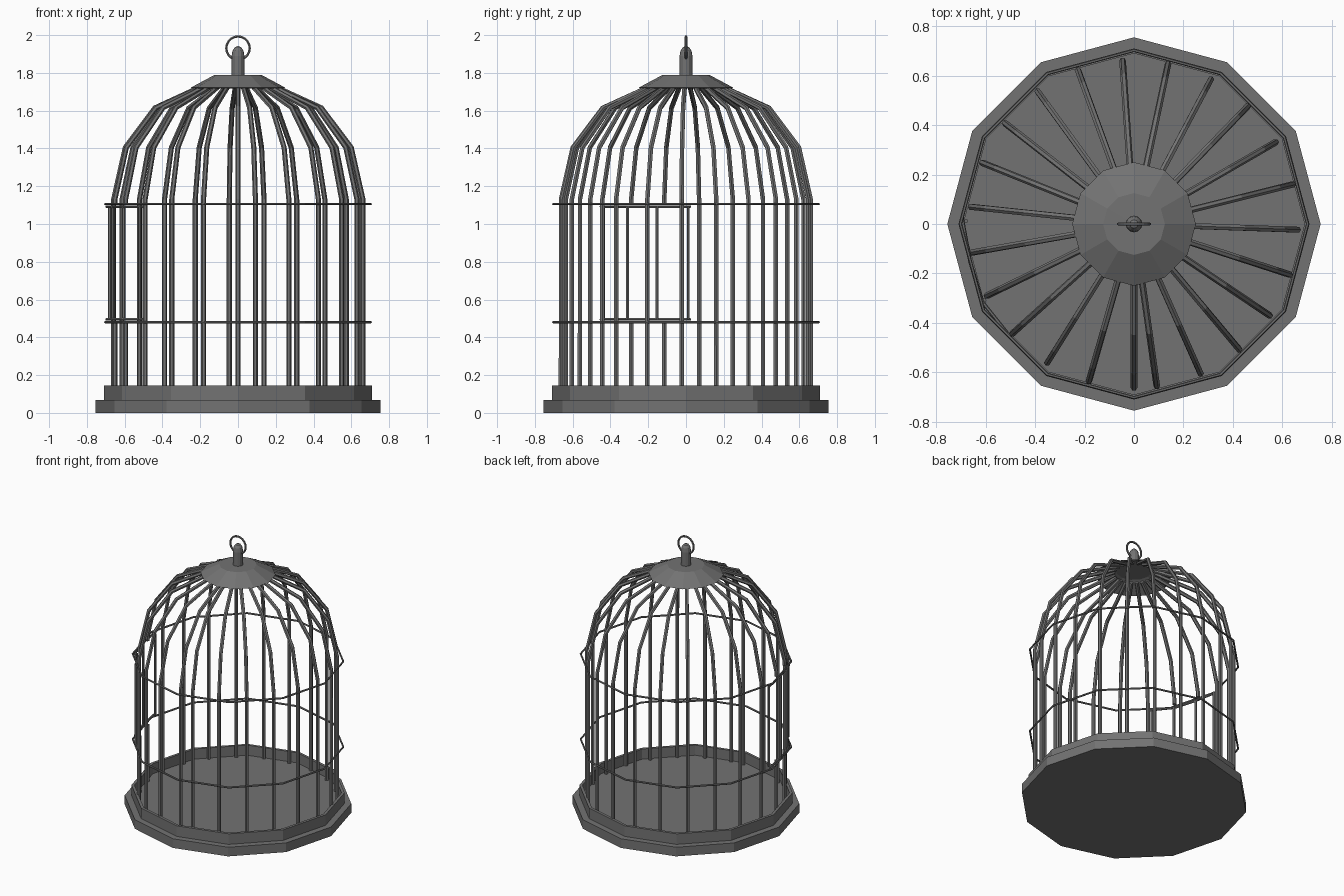
import bpy, bmesh
from math import sin, cos, radians, pi

if "Cube" in bpy.data.objects:
    bpy.data.objects.remove(bpy.data.objects["Cube"])

# Dark iron
iron = bpy.data.materials.new("dark_iron")
iron.diffuse_color = (0.17, 0.17, 0.17, 1)
iron.use_nodes = True
iron.node_tree.nodes["Principled BSDF"].inputs["Base Color"].default_value = iron.diffuse_color


def lathe(name, profile, sides):
    """Spin an (r, z) profile around z with flat faces."""
    bm = bmesh.new()
    rings = []
    for r, z in profile:
        if r == 0:
            rings.append([bm.verts.new((0, 0, z))] * sides)
        else:
            rings.append([bm.verts.new((r * cos(2 * pi * i / sides), r * sin(2 * pi * i / sides), z))
                          for i in range(sides)])
    for a, b in zip(rings, rings[1:]):
        for i in range(sides):
            j = (i + 1) % sides
            bm.faces.new(list(dict.fromkeys((a[i], a[j], b[j], b[i]))))
    bmesh.ops.recalc_face_normals(bm, faces=bm.faces)
    me = bpy.data.meshes.new(name)
    bm.to_mesh(me)
    bm.free()
    me.materials.append(iron)
    ob = bpy.data.objects.new(name, me)
    bpy.context.collection.objects.link(ob)
    return ob


def wires(name, paths, radius, cyclic=False):
    """Six-sided wires along straight-segment paths, turned into one mesh."""
    cu = bpy.data.curves.new(name, 'CURVE')
    cu.dimensions = '3D'
    cu.bevel_depth = radius
    cu.bevel_resolution = 1
    cu.use_fill_caps = True
    cu.materials.append(iron)
    for path in paths:
        sp = cu.splines.new('POLY')
        sp.points.add(len(path) - 1)
        for p, co in zip(sp.points, path):
            p.co = (*co, 1)
        sp.use_cyclic_u = cyclic
        sp.use_smooth = False
    ob = bpy.data.objects.new(name, cu)
    bpy.context.collection.objects.link(ob)
    bpy.ops.object.select_all(action='DESELECT')
    ob.select_set(True)
    bpy.context.view_layer.objects.active = ob
    bpy.ops.object.convert(target='MESH')
    return ob


def polar(r, deg, z):
    return (r * cos(radians(deg)), r * sin(radians(deg)), z)


# Stepped base tray with raised rim
lathe("base_tray", [(0, 0), (0.755, 0), (0.755, 0.067), (0.71, 0.067), (0.71, 0.144),
                    (0.69, 0.144), (0.69, 0.07), (0, 0.07)], 12)

# Cage bars: 23 at 16 degree steps, two interrupted by the door opening
dome = [(0.662, 1.13), (0.6, 1.405), (0.442, 1.615), (0.22, 1.716), (0.13, 1.759)]
paths = []
for i in range(23):
    a = 270 - 16 * i
    curve = [polar(r, a, z) for r, z in dome]
    foot = polar(0.662, a, 0.07)
    if a in (190, 206):
        paths += [[foot, polar(0.662, a, 0.485)], [polar(0.662, a, 1.1)] + curve]
    else:
        paths.append([foot] + curve)
wires("cage_bars", paths, 0.0135)

# Two horizontal hoops
wires("hoops", [[polar(0.702, 30 * k, z) for k in range(12)] for z in (0.48, 1.105)],
      0.0065, cyclic=True)

# Bent door on the left side, following the hoops
wires("door_bars", [[polar(0.68, a, 0.495), polar(0.68, a, 1.092)] for a in (179, 193, 207, 220)], 0.009)
door_rail = [(0.696, 178), (0.68, 193), (0.69, 207), (0.677, 222)]
wires("door_rails", [[polar(r, a, z) for r, a in door_rail] for z in (0.495, 1.092)], 0.0075)

# Roof cap (thin shell) and knob
lathe("roof_cap", [(0, 1.775), (0.12, 1.775), (0.24, 1.718), (0.25, 1.722), (0.125, 1.789), (0, 1.79)], 12)
lathe("top_knob", [(0, 1.775), (0.034, 1.775), (0.034, 1.89), (0.029, 1.918), (0.017, 1.936), (0, 1.942)], 12)

# Hanging ring
wires("hanging_ring", [[(0.062 * cos(2 * pi * k / 20), 0, 1.931 + 0.062 * sin(2 * pi * k / 20))
                        for k in range(20)]], 0.007, cyclic=True)
